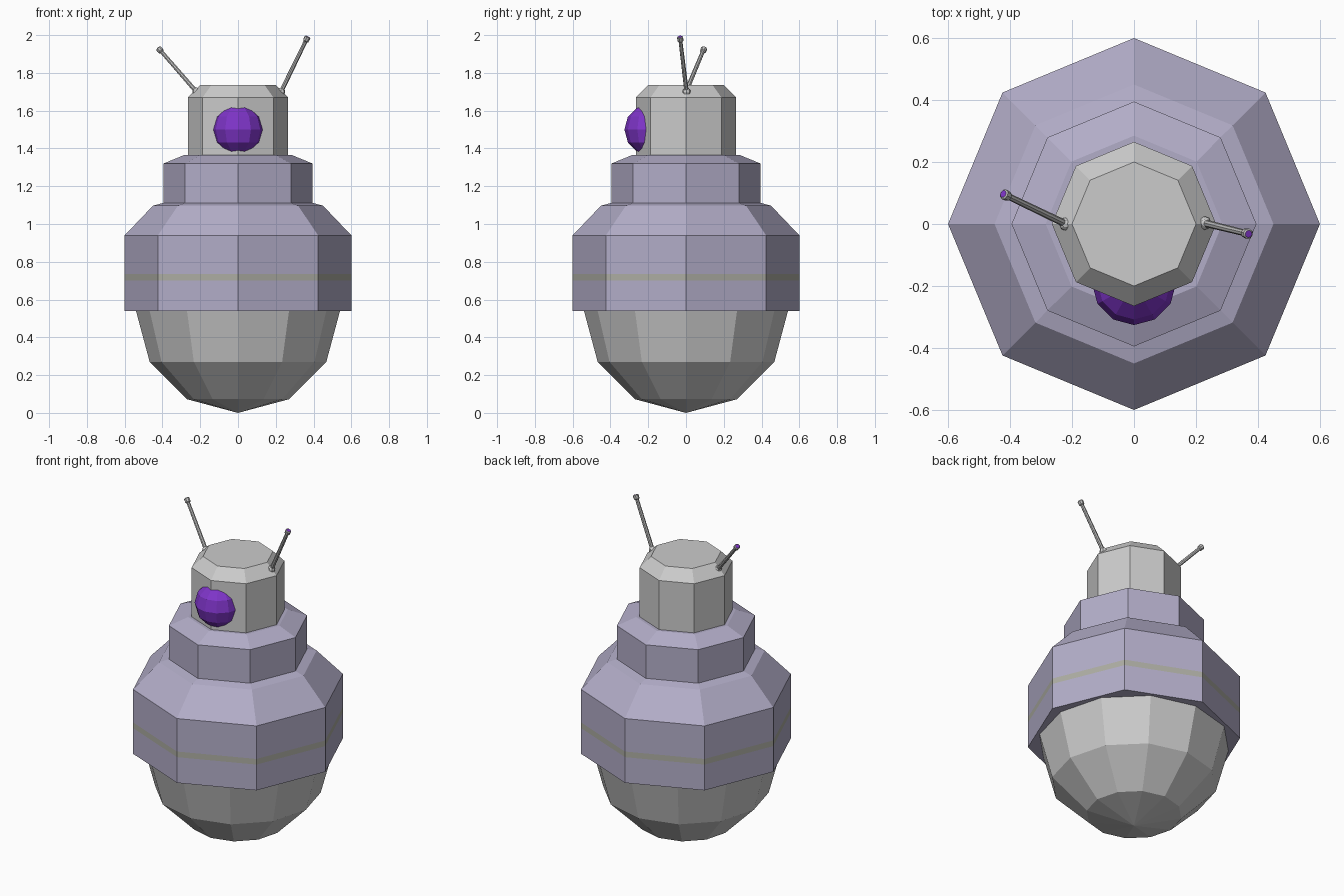
import bpy, math
from mathutils import Vector

if "Cube" in bpy.data.objects:
    bpy.data.objects.remove(bpy.data.objects["Cube"])


def material(name, rgb):
    m = bpy.data.materials.new(name)
    m.diffuse_color = (*rgb, 1)
    m.use_nodes = True
    m.node_tree.nodes["Principled BSDF"].inputs["Base Color"].default_value = m.diffuse_color
    return m


shell = material("lavender_shell", (0.45, 0.42, 0.58))
stripe = material("stripe_grey", (0.42, 0.42, 0.37))
purple = material("purple_glow", (0.21, 0.035, 0.58))
grey = material("plain_grey", (0.5, 0.5, 0.5))


def lathe(name, profile, sides=8, mats=(), bands=None):
    """Spin (radius, z) points about z; bands maps a ring number to a material slot."""
    verts, rings, faces, slots = [], [], [], []
    for r, z in profile:
        n = 1 if r == 0 else sides
        rings.append([len(verts) + i for i in range(n)])
        for i in range(n):
            a = 2 * math.pi * i / sides
            verts.append((r * math.cos(a), r * math.sin(a), z))
    for k in range(len(rings) - 1):
        lo, hi = rings[k], rings[k + 1]
        for i in range(sides):
            j = (i + 1) % sides
            if len(lo) == 1:
                f = (lo[0], hi[j], hi[i])
            elif len(hi) == 1:
                f = (lo[i], lo[j], hi[0])
            else:
                f = (lo[i], lo[j], hi[j], hi[i])
            faces.append(f)
            slots.append((bands or {}).get(k, 0))
    mesh = bpy.data.meshes.new(name)
    mesh.from_pydata(verts, [], faces)
    for m in mats:
        mesh.materials.append(m)
    for p, s in zip(mesh.polygons, slots):
        p.material_index = s
    ob = bpy.data.objects.new(name, mesh)
    bpy.context.collection.objects.link(ob)
    return ob


def ball(name, radius, loc, sides=12, rings=6, mats=()):
    pts = [(0 if i in (0, rings) else radius * math.sin(math.pi * i / rings),
            -radius * math.cos(math.pi * i / rings)) for i in range(rings + 1)]
    ob = lathe(name, pts, sides, mats)
    ob.location = loc
    return ob


# Rounded underside
ball("lower_dome", 0.54, (0, 0, 0.54))

# Octagonal body with a flush stripe, and stepped collar
lathe("body", [(0, 0.54), (0.6, 0.54), (0.6, 0.70), (0.6, 0.735), (0.6, 0.94),
               (0.45, 1.097), (0.39, 1.113), (0, 1.113)],
      mats=(shell, stripe), bands={2: 1})
lathe("collar", [(0, 1.10), (0.395, 1.10), (0.395, 1.32), (0.285, 1.365), (0, 1.365)],
      mats=(shell,))

# Head and single eye
lathe("head", [(0, 1.35), (0.265, 1.35), (0.265, 1.67), (0.2, 1.735), (0, 1.735)])
ball("eye", 0.136, (0, -0.19, 1.5), mats=(purple,))

# Antennae with base knobs and purple end caps
for side, base, tip in (("left", (-0.22, 0, 1.70), (-0.422, 0.097, 1.932)),
                        ("right", (0.228, 0.003, 1.70), (0.37, -0.032, 1.992))):
    axis = Vector(tip) - Vector(base)
    n = axis.length
    rod = lathe(side + "_antenna",
                [(0, 0), (0.012, 0), (0.0105, n - 0.03), (0.016, n - 0.025),
                 (0.017, n - 0.004), (0.012, n), (0, n)],
                mats=(grey, purple), bands={5: 1})
    rod.location = base
    rod.rotation_mode = 'QUATERNION'
    rod.rotation_quaternion = axis.to_track_quat('Z', 'Y')
    ball(side + "_antenna_knob", 0.022, base, 8, 6)
